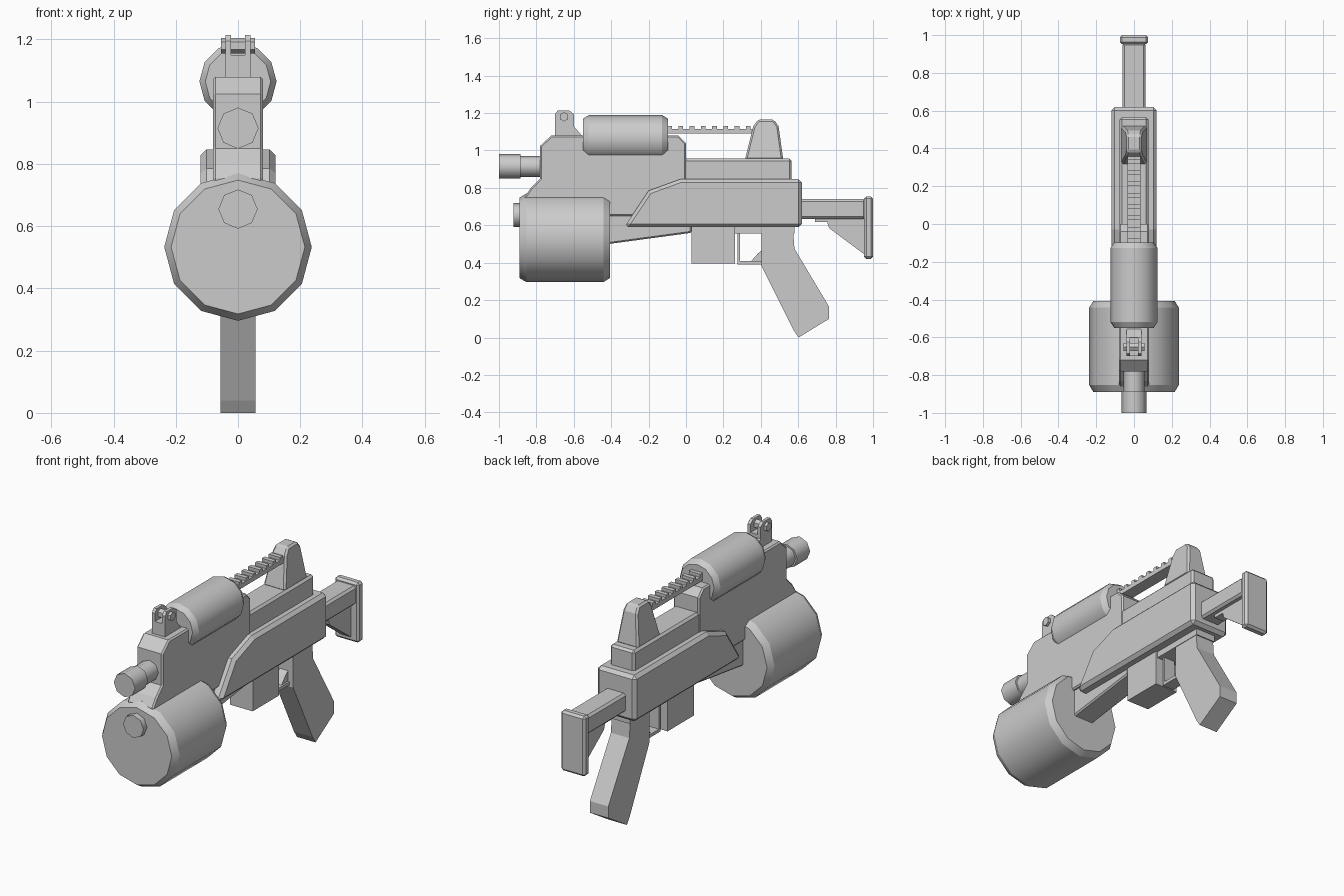
import bpy, bmesh, math

if "Cube" in bpy.data.objects:
    bpy.data.objects.remove(bpy.data.objects["Cube"])

grey = bpy.data.materials.new("matte grey")
grey.diffuse_color = (0.6, 0.6, 0.6, 1)
grey.use_nodes = True
grey.node_tree.nodes["Principled BSDF"].inputs["Base Color"].default_value = grey.diffuse_color


def finish(name, bm, bevel=0):
    bmesh.ops.recalc_face_normals(bm, faces=bm.faces)
    me = bpy.data.meshes.new(name)
    bm.to_mesh(me)
    bm.free()
    me.materials.append(grey)
    ob = bpy.data.objects.new(name, me)
    bpy.context.collection.objects.link(ob)
    if bevel:
        m = ob.modifiers.new("chamfer", 'BEVEL')
        m.width, m.segments = bevel, 1
        m.limit_method, m.angle_limit = 'ANGLE', math.radians(50)
    return ob


def plate(name, profile, x0, x1, bevel=0):
    """Side profile of (y, z) points extruded from x0 to x1."""
    bm = bmesh.new()
    f = bm.faces.new([bm.verts.new((x0, y, z)) for y, z in profile])
    r = bmesh.ops.extrude_face_region(bm, geom=[f])
    verts = [g for g in r['geom'] if isinstance(g, bmesh.types.BMVert)]
    bmesh.ops.translate(bm, verts=verts, vec=(x1 - x0, 0, 0))
    return finish(name, bm, bevel)


def slab(name, profile, half, bevel=0):
    return plate(name, profile, -half, half, bevel)


def box(name, half, y0, y1, z0, z1, bevel=0):
    return slab(name, [(y0, z0), (y1, z0), (y1, z1), (y0, z1)], half, bevel)


def turned(name, z, sides, rings):
    """Faceted cylinder along y from (y, radius) rings, smooth round the sides."""
    bm = bmesh.new()
    loops = []
    for y, r in rings:
        a = [2 * math.pi * i / sides for i in range(sides)]
        loops.append([bm.verts.new((r * math.sin(t), y, z + r * math.cos(t))) for t in a])
    for l0, l1 in zip(loops, loops[1:]):
        for i in range(sides):
            j = (i + 1) % sides
            bm.faces.new((l0[i], l0[j], l1[j], l1[i])).smooth = True
    bm.faces.new(loops[0])
    bm.faces.new(loops[-1])
    for l in loops:
        for i in range(sides):
            bm.edges.get((l[i], l[(i + 1) % sides])).smooth = False
    return finish(name, bm)


# Main body, lower fore part and side panels
slab("receiver", [(-0.78, 0.85), (-0.78, 1.025), (-0.72, 1.08), (-0.04, 1.08),
                  (0, 1.04), (0, 0.65), (-0.86, 0.65), (-0.86, 0.755), (-0.83, 0.80)],
     0.08, 0.008)
slab("lower_forend", [(-0.6, 0.475), (0.03, 0.56), (0.03, 0.66), (-0.6, 0.66)], 0.065, 0.008)
slab("side_housing", [(-0.33, 0.59), (-0.20, 0.785), (-0.03, 0.847),
                      (0.62, 0.847), (0.62, 0.59)], 0.12, 0.018)
box("rear_deck", 0.076, -0.02, 0.565, 0.80, 0.957, 0.012)
box("lower_frame", 0.06, 0.03, 0.58, 0.555, 0.62)

# Drum with its front knob, barrel and top tube
turned("drum", 0.533, 12, [(-0.89, 0.215), (-0.853, 0.237), (-0.442, 0.237), (-0.407, 0.215)])
turned("drum_knob", 0.655, 8, [(-0.922, 0.063), (-0.85, 0.063)])
turned("muzzle", 0.915, 8, [(-1.0, 0.066), (-0.885, 0.066)])
turned("barrel", 0.915, 8, [(-0.886, 0.056), (-0.75, 0.056)])
turned("top_tube", 1.065, 12, [(-0.55, 0.105), (-0.52, 0.124), (-0.127, 0.124), (-0.097, 0.105)])

# Front sight: base, two ears and a cross pin
slab("front_sight_base", [(-0.70, 1.06), (-0.70, 1.15), (-0.60, 1.15),
                          (-0.60, 1.13), (-0.54, 1.06)], 0.038)
ear = [(-0.70, 1.08), (-0.70, 1.195), (-0.685, 1.215), (-0.625, 1.215),
       (-0.60, 1.195), (-0.60, 1.13), (-0.56, 1.08)]
for side, (a, b) in {"left": (-0.04, -0.022), "right": (0.022, 0.04)}.items():
    plate("front_sight_ear_" + side, ear, a, b)
slab("front_sight_pin", [(-0.652 + 0.025 * math.sin(k * math.pi / 3),
                          1.18 + 0.025 * math.cos(k * math.pi / 3)) for k in range(6)], 0.055)

# Toothed rail
box("rail", 0.035, -0.12, 0.40, 1.09, 1.115)
for k in range(8):
    y = -0.10 + k * 0.06
    box("rail_tooth", 0.035, y, y + 0.025, 1.11, 1.132)

# Rear sight post, tapering in width towards the top
post = slab("rear_sight_post", [(0.315, 0.95), (0.36, 1.13), (0.385, 1.165),
                                (0.47, 1.165), (0.495, 1.13), (0.52, 0.95)], 0.068, 0.01)
for v in post.data.vertices:
    v.co.x *= 1 - 0.42 * (v.co.z - 0.95) / 0.215

# Stock: arm, brace and butt plate
box("stock_arm", 0.062, 0.60, 0.96, 0.635, 0.74, 0.012)
slab("stock_brace", [(0.69, 0.645), (0.69, 0.617), (0.755, 0.617), (0.765, 0.585),
                     (0.96, 0.44), (0.96, 0.645)], 0.03)
box("butt_plate", 0.075, 0.952, 1.0, 0.42, 0.755, 0.012)

# Grip, block and trigger guard
slab("grip", [(0.405, 0.60), (0.405, 0.38), (0.575, 0.04), (0.602, 0.0), (0.765, 0.10),
              (0.765, 0.165), (0.58, 0.475), (0.57, 0.60)], 0.057)
box("magazine", 0.07, 0.03, 0.262, 0.395, 0.60)
box("guard_front", 0.035, 0.275, 0.288, 0.40, 0.57)
box("guard_bottom", 0.035, 0.275, 0.42, 0.39, 0.408)
slab("trigger", [(0.345, 0.405), (0.41, 0.405), (0.41, 0.47), (0.385, 0.45)], 0.025)
